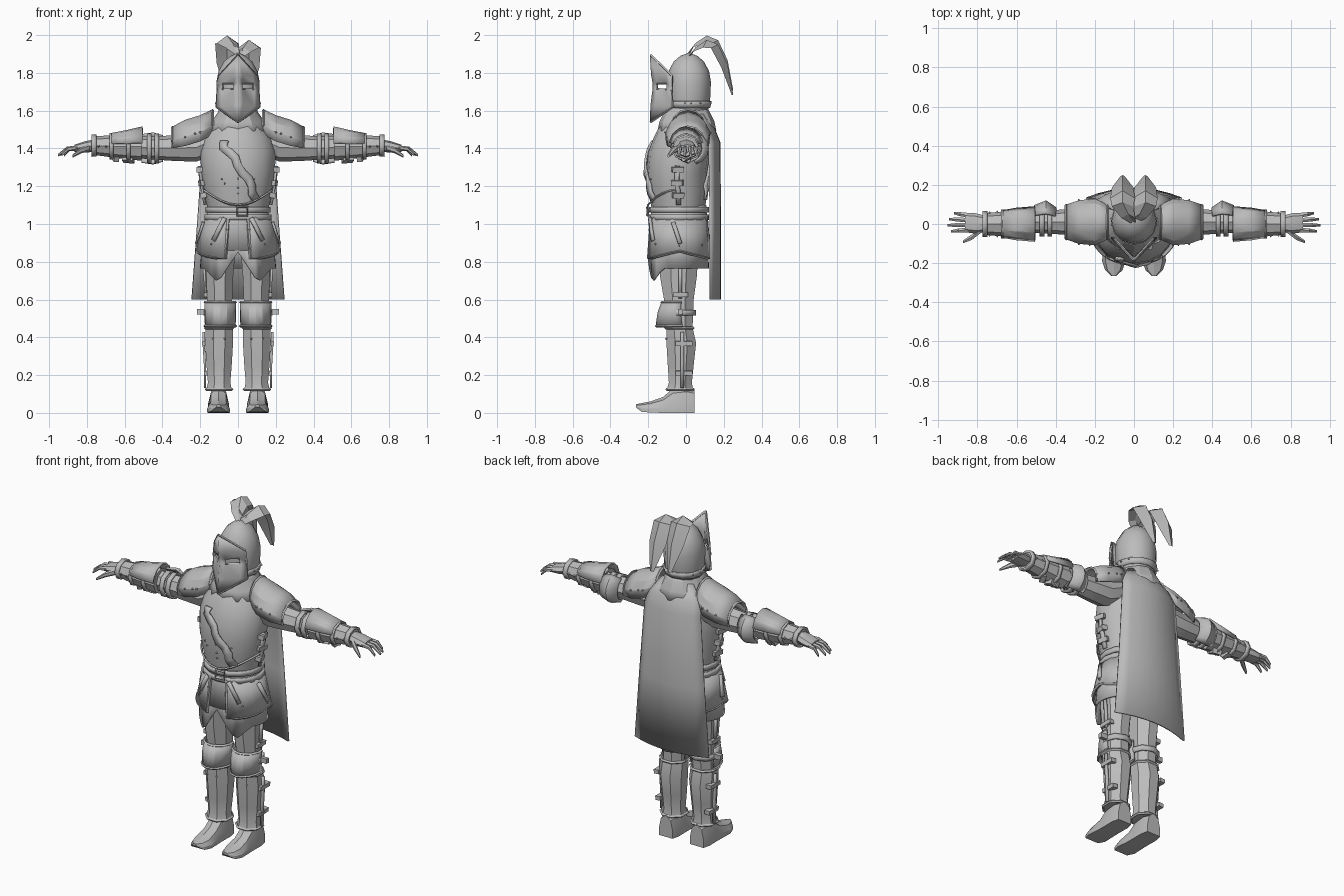
import bpy, bmesh, math
from mathutils import Vector, Matrix

if "Cube" in bpy.data.objects:
    bpy.data.objects.remove(bpy.data.objects["Cube"])

steel = bpy.data.materials.new("plain_grey")
steel.diffuse_color = (0.5, 0.5, 0.5, 1)
steel.use_nodes = True
steel.node_tree.nodes["Principled BSDF"].inputs["Base Color"].default_value = steel.diffuse_color


def finish(name, bm, mirror=False, thick=0, angle=25):
    bmesh.ops.remove_doubles(bm, verts=bm.verts, dist=1e-4)
    bmesh.ops.recalc_face_normals(bm, faces=bm.faces)
    me = bpy.data.meshes.new(name)
    bm.to_mesh(me)
    bm.free()
    ob = bpy.data.objects.new(name, me)
    bpy.context.collection.objects.link(ob)
    me.materials.append(steel)
    bpy.ops.object.select_all(action='DESELECT')
    ob.select_set(True)
    bpy.context.view_layer.objects.active = ob
    bpy.ops.object.shade_smooth_by_angle(angle=math.radians(angle))
    if mirror:
        ob.modifiers.new("Mirror", 'MIRROR').merge_threshold = 0.0005
    if thick:
        so = ob.modifiers.new("Solidify", 'SOLIDIFY')
        so.thickness, so.offset = thick, 0
    bpy.context.view_layer.update()
    return ob


def add_loft(bm, rings, closed=True, cap=True, skip=()):
    vs = [[bm.verts.new(p) for p in r] for r in rings]
    n = len(vs[0])
    for i in range(len(vs) - 1):
        for j in range(n if closed else n - 1):
            if (i, j) not in skip:
                k = (j + 1) % n
                bm.faces.new((vs[i][j], vs[i][k], vs[i + 1][k], vs[i + 1][j]))
    if closed and cap:
        bm.faces.new(vs[0])
        bm.faces.new(vs[-1])


def loft(name, rings, closed=True, cap=True, skip=(), **kw):
    bm = bmesh.new()
    add_loft(bm, rings, closed, cap, skip)
    return finish(name, bm, **kw)


def arc(n, a0, a1):
    m = n if a1 - a0 == 360 else n + 1
    return [math.radians(a0 + (a1 - a0) * i / n) for i in range(m)]


def ring_z(z, rx, ry, cx=0, cy=0, n=12, a0=0, a1=360):  # 0 degrees = front
    return [(cx + rx * math.sin(t), cy - ry * math.cos(t), z) for t in arc(n, a0, a1)]


def ring_x(x, ry, rz, cy=0, cz=1.4, n=8, a0=0, a1=360):  # 0 degrees = top
    return [(x, cy + ry * math.sin(t), cz + rz * math.cos(t)) for t in arc(n, a0, a1)]


def tube(name, pts, r=0.007, cyclic=False, mirror=False):
    bm = bmesh.new()
    P = [Vector(p) for p in pts]
    rings = []
    for i, p in enumerate(P):
        a = P[i - 1] if i or cyclic else p
        b = P[(i + 1) % len(P)] if i < len(P) - 1 or cyclic else p
        q = (b - a).to_track_quat('Z', 'Y')
        rings.append([p + q @ Vector((r * c, r * s, 0)) for c, s in ((1, 0), (0, 1), (-1, 0), (0, -1))])
    add_loft(bm, rings + ([rings[0]] if cyclic else []), cap=not cyclic)
    return finish(name, bm, mirror)


def snap(ob, p):
    _, loc, nor, _ = ob.closest_point_on_mesh(Vector(p))
    return loc, nor


def ribbon(name, ob, pts, w, mirror=False):  # strap lying on a surface
    S = [snap(ob, p) for p in pts]
    rows = []
    for i, (p, n) in enumerate(S):
        d = S[min(i + 1, len(S) - 1)][0] - S[max(i - 1, 0)][0]
        side = d.cross(n).normalized() * w / 2
        rows.append([p + n * 0.008 - side, p + n * 0.008 + side])
    return loft(name, rows, closed=False, mirror=mirror, thick=0.012)


def studs(name, ob, pts, size=(0.007, 0.007, 0.006), seg=6, mirror=True):
    bm = bmesh.new()
    for p in pts:
        loc, n = snap(ob, p)
        M = Matrix.Translation(loc) @ n.to_track_quat('Z', 'Y').to_matrix().to_4x4() @ Matrix.Diagonal((*size, 1))
        if seg == 4:
            bmesh.ops.create_cube(bm, size=2, matrix=M)
        else:
            bmesh.ops.create_cone(bm, cap_ends=True, segments=seg, radius1=1, radius2=0.5, depth=2, matrix=M)
    return finish(name, bm, mirror)


# Torso
torso = loft("breastplate", [ring_z(z, a, b, 0, c, 16) for z, a, b, c in (
    (1.07, .16, .14, -.04), (1.17, .178, .155, -.043), (1.27, .195, .162, -.048), (1.38, .2, .165, -.035),
    (1.46, .18, .148, -.022), (1.53, .13, .125, -.01), (1.57, .09, .1, 0))], angle=40)
loft("neck", [ring_z(1.54, .085, .085, 0, .01), ring_z(1.68, .075, .08, 0, .01)])
loft("cowl", [ring_z(z, a, b, 0, .005) for z, a, b in (
    (1.49, .165, .15), (1.54, .135, .14), (1.59, .1, .115), (1.62, .09, .1))], cap=False, thick=.012)
belly = ring_z(1.19, .182, .158, 0, -.044, 12, -90, 90)
tube("breastplate_edge", [(x, y, z - .09 * math.cos(x * 8)) for x, y, z in belly], .006)
ribbon("shoulder_sash", torso, [(-.13 + .3 * t, -.3, 1.49 - .39 * t) for t in [i / 9 for i in range(10)]], .045)
ribbon("back_sash", torso, [(-.13 + .3 * t, .3, 1.49 - .39 * t) for t in [i / 9 for i in range(10)]], .045)
ribbon("side_strap", torso, [(.3, -.02, z) for z in (1.08, 1.15, 1.22, 1.3)], .025, True)
studs("torso_buckles", torso, [(.3, -.02, z) for z in (1.13, 1.2, 1.28)], (.03, .014, .018), 4)
studs("torso_rivets", torso, [(.012, -.3, z) for z in (1.14, 1.18, 1.23)] + [(.1, -.3, 1.2), (.15, -.3, 1.22)])

# Waist and skirt
fauld = loft("waist_plate", [ring_z(z, a, b, 0, -.038, 16) for z, a, b in (
    (1.1, .15, .14), (1.0, .165, .147), (.86, .205, .16))], cap=False, thick=.01)


def hem(t):  # cloth is split at the front with two low points
    d = abs((t + 180) % 360 - 180)
    return .85 - .16 * d / 32 if d < 32 else max(.69 + .08 * (d - 32) / 30, .69) if d < 62 else .765


cloth = [ring_z(.95, .18, .148, 0, -.038, 40)]
cloth.append([(x * 1.1, y * 1.07, hem(i * 9)) for i, (x, y, z) in enumerate(cloth[0])])
loft("cloth_skirt", cloth, cap=False, thick=.008)
top = ring_z(1.04, .165, .153, 0, -.038, 10, 18, 165)
low = [(x, y, .86 - .045 * abs(math.cos(math.radians(18 + 14.7 * i))))
       for i, (x, y, z) in enumerate(ring_z(0, .217, .168, 0, -.038, 10, 18, 165))]
tasset = loft("hip_plates", [top, low], closed=False, mirror=True, thick=.012)
tube("hip_plate_rim", [top[0]] + low + [top[-1]], .009, mirror=True)
studs("hip_rivets", tasset, [(.09, -.3, .88), (.17, -.2, .9), (.3, -.02, .91), (.1, -.3, .98), (.2, .13, .9)])
for z, a in ((1.075, .165), (1.035, .172)):
    loft("belt", [ring_z(z - .015, a, .155, 0, -.038, 16), ring_z(z + .015, a, .155, 0, -.038, 16)], cap=False, thick=.012)
tube("belt_buckle", [(-.005, -.205, 1.045), (.05, -.2, 1.045), (.05, -.2, 1.09), (-.005, -.205, 1.09)], .007, True)
ribbon("hanging_strap", tasset, [(.1, -.26, 1.04), (.13, -.25, .98), (.165, -.23, .92)], .022, True)
ribbon("side_hanging_strap", tasset, [(.3, -.09, 1.04), (.3, -.06, .98), (.3, -.01, .92)], .022, True)

# Helmet
dome = loft("helmet_dome", [ring_z(z, a, b, 0, .015, 12) for z, a, b in (
    (1.6, .1, .1), (1.64, .11, .112), (1.75, .115, .117), (1.81, .103, .107), (1.86, .075, .08),
    (1.89, .04, .045), (1.905, .005, .005))], angle=35)
loft("helmet_band", [ring_z(1.615, .106, .108, 0, .015), ring_z(1.65, .114, .117, 0, .015)], cap=False, thick=.01)
rows = [[(0, -.187, 1.895)] * 4]
for yc, zc, ys, zs, w in ((-.18, 1.79, -.075, 1.785, .1), (-.172, 1.745, -.075, 1.745, .106),
                          (-.172, 1.715, -.075, 1.71, .108), (-.183, 1.63, -.07, 1.62, .114)):
    rows.append([(w * u, yc + (ys - yc) * u, zc + (zs - zc) * u) for u in (0, .2, .75, 1)])
rows.append([(0, -.187, 1.54)] * 4)
visor = loft("visor", rows, closed=False, skip={(2, 1)}, mirror=True, thick=.01, angle=15)
tube("visor_rim", [rows[0][0]] + [r[-1] for r in rows[1:5]] + [rows[5][0]], .007, mirror=True)
tube("eye_slit_frame", [rows[2][1], rows[2][2], rows[3][2], rows[3][1]], .006, True, True)
studs("helmet_rivets", dome, [(.2, y, 1.634) for y in (-.03, .05, .11)], (.007, .007, .014))

# Plume: two leaf shaped feathers with a raised spine
spine = ((.02, 1.89, .008), (.05, 1.95, .035), (.11, 1.99, .055), (.17, 1.965, .063), (.22, 1.86, .055), (.25, 1.7, .012))
for name, s, dz in (("left_feather", -1, .008), ("right_feather", 1, -.015)):
    rings = []
    for i, (y, z, w) in enumerate(spine):
        cx, k = s * .058 * min(1, i / 2), w * .75
        dy, dd = (-.02, -k) if i < 3 else (-k * .8, -k * .4)
        z += dz
        rings.append([(cx - w, y + dy, z + dd), (cx, y, z), (cx + w, y + dy, z + dd), (cx, y + dy * .5, z + dd * .55)])
    loft(name, rings, angle=15)

# Cape
loft("cape", [[(w * u, y - d * u * u, z) for u in [i / 4 - 1 for i in range(9)]] for z, w, y, d in (
    (1.58, .1, .11, .04), (1.5, .17, .15, .05), (1.43, .185, .178, .055), (1.0, .215, .18, .05), (.6, .245, .18, .05))],
    closed=False, thick=.01)

# Shoulders
pauldron = loft("shoulder_plate", [ring_x(x, a, b, .01, cz, 8, -105, 105) for x, a, b, cz in (
    (.135, .085, .1, 1.5), (.2, .115, .105, 1.465), (.28, .108, .105, 1.44), (.345, .085, .085, 1.425))],
    closed=False, mirror=True, thick=.012)
tube("shoulder_outer_rim", ring_x(.347, .088, .088, .01, 1.425, 8, -105, 105), .008, mirror=True)
tube("shoulder_inner_rim", ring_x(.135, .088, .103, .01, 1.5, 8, -105, 105), .008, mirror=True)
studs("shoulder_rivets", pauldron, [(x, y, 1.48) for x in (.17, .24, .31) for y in (-.25, .25)])

# Arms
loft("upper_arm", [ring_x(x, a, b, .01, cz) for x, a, b, cz in (
    (.12, .08, .08, 1.45), (.22, .075, .075, 1.405), (.34, .066, .068, 1.402), (.46, .057, .06, 1.402),
    (.54, .055, .06, 1.41))], mirror=True)
for x in (.43, .47):
    loft("elbow_strap", [ring_x(x - .012, .067, .073, .01), ring_x(x + .012, .067, .073, .01)], cap=False, mirror=True, thick=.012)
loft("elbow_plate", [ring_x(x, a, b, .02, 1.4, 6, 20, 160) for x, a, b in ((.4, .06, .07), (.45, .095, .085), (.51, .07, .075))],
     closed=False, mirror=True, thick=.012)
bracer = loft("bracer", [ring_x(x, a, b, 0, cz) for x, a, b, cz in (
    (.51, .072, .075, 1.41), (.62, .068, .064, 1.41), (.77, .055, .048, 1.415))], mirror=True)
loft("bracer_upper_plate", [ring_x(x, a, b, .0, cz, 6, -80, 80) for x, a, b, cz in (
    (.505, .088, .1, 1.412), (.6, .08, .078, 1.412), (.67, .068, .062, 1.415))], closed=False, mirror=True, thick=.01)
for x, a, b, z in ((.58, .075, .075, 1.41), (.67, .068, .065, 1.412)):
    loft("bracer_strap", [ring_x(x - .01, a, b, 0, z), ring_x(x + .01, a, b, 0, z)], cap=False, mirror=True, thick=.01)
studs("bracer_buckles", bracer, [(.58, .0, 1.2), (.67, .0, 1.2), (.61, .03, 1.2)], (.014, .022, .014), 4)
studs("bracer_rivets", bracer, [(x, y, 1.43) for x in (.71, .75) for y in (-.2, .2)])
loft("bracer_cuff", [ring_x(.75, .06, .052, 0, 1.415), ring_x(.775, .06, .053, 0, 1.415)], cap=False, mirror=True, thick=.012)

# Hands
loft("palm", [ring_x(x, a, b, c, z) for x, a, b, c, z in (
    (.76, .042, .033, 0, 1.415), (.81, .052, .03, .003, 1.408), (.865, .05, .02, .008, 1.4))], mirror=True)
bm = bmesh.new()
for i, tip in enumerate((.935, .952, .945, .92)):
    y = -.03 + .025 * i
    add_loft(bm, [ring_x(x, r, r, y * (1 + k * .25), z, 6) for x, r, z, k in (
        (.85, .013, 1.402, 0), ((.86 + tip) / 2, .012, 1.398, .5), (tip, .007, 1.365, 1))])
add_loft(bm, [ring_x(x, r, r, y, z, 6) for x, r, y, z in (
    (.785, .02, -.03, 1.405), (.83, .016, -.068, 1.39), (.875, .008, -.092, 1.36))])
finish("fingers", bm, True)

# Legs
thigh = loft("thigh", [ring_z(z, a, b, .097, c, 8, 22.5, 382.5) for z, a, b, c in (
    (.86, .09, .11, -.035), (.72, .077, .105, -.04), (.6, .072, .085, -.038), (.44, .068, .075, -.035))], mirror=True)
knee = loft("knee_plate", [ring_z(z, a, b, .094, c, 8, -100, 100) for z, a, b, c in (
    (.585, .08, .085, -.04), (.53, .078, .1, -.045), (.46, .077, .115, -.04))], closed=False, mirror=True, thick=.012)
for z, b, c in ((.585, .088, -.04), (.46, .118, -.04)):
    tube("knee_rim", ring_z(z, .082, b, .094, c, 8, -100, 100), .008, mirror=True)
greave = loft("greave", [ring_z(z, a, b, .1, c, 8, 22.5, 382.5) for z, a, b, c in (
    (.455, .078, .075, -.035), (.37, .08, .085, -.025), (.25, .072, .074, -.028), (.16, .064, .066, -.03),
    (.12, .074, .076, -.032))], mirror=True)
tube("greave_top_rim", ring_z(.45, .08, .08, .1, -.035, 8, 22.5, 382.5), .008, True, True)
tube("greave_bottom_rim", ring_z(.125, .074, .076, .1, -.032, 8, 22.5, 382.5), .008, True, True)
ribbon("greave_side_seam", greave, [(.3, -.02, z) for z in (.43, .37, .25, .16)], .018, True)
ribbon("thigh_side_seam", thigh, [(.3, -.03, z) for z in (.76, .7, .6)], .018, True)
loft("knee_strap", [ring_z(z, .08, .083, .097, -.035, 8) for z in (.515, .545)], cap=False, mirror=True, thick=.012)
studs("greave_buckles", greave, [(.3, -.01, z) for z in (.36, .2)], (.045, .012, .016), 4)
studs("thigh_buckles", thigh, [(.3, -.03, .62)], (.04, .012, .016), 4)
studs("knee_buckles", knee, [(.3, -.02, .53)], (.04, .014, .012), 4)
studs("leg_rivets", greave, [(x, -.3, z) for x in (.06, .14) for z in (.18, .39)])

# Feet
prof = ((-1, 0), (-1, .35), (-.72, .8), (0, 1), (.72, .8), (1, .35), (1, 0))
loft("foot", [[(.103 + w * u, y, b + (h - b) * v) for u, v in prof] for y, w, h, b in (
    (.045, .045, .13, 0), (0, .055, .14, 0), (-.07, .054, .13, 0), (-.12, .055, .085, 0), (-.19, .06, .06, .002),
    (-.235, .045, .052, .006), (-.266, .012, .045, .03))], mirror=True)
